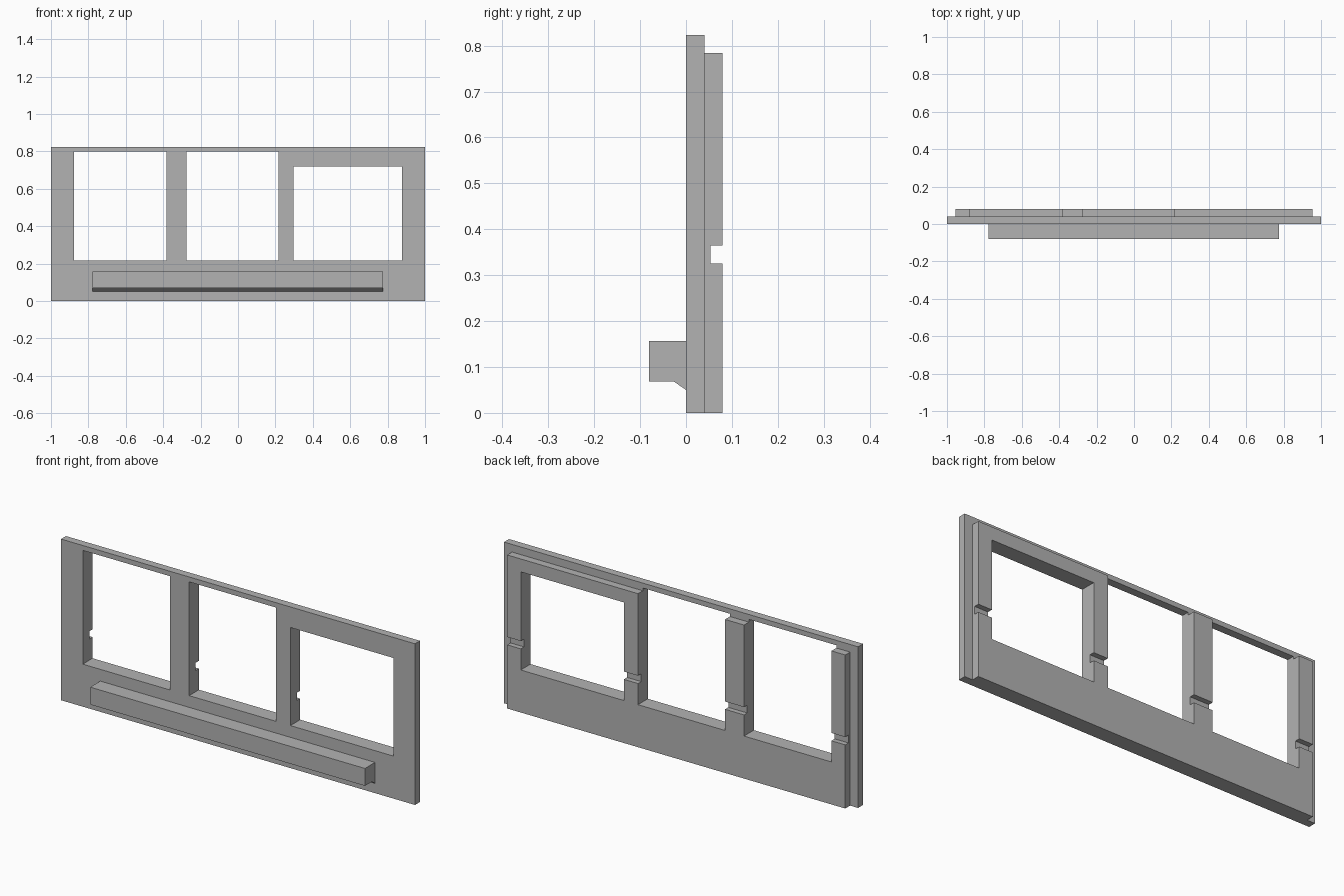
import bpy
import bmesh

if "Cube" in bpy.data.objects:
    bpy.data.objects.remove(bpy.data.objects["Cube"])

gray = bpy.data.materials.new("plain gray")
gray.diffuse_color = (0.45, 0.45, 0.45, 1)
gray.use_nodes = True
gray.node_tree.nodes["Principled BSDF"].inputs["Base Color"].default_value = gray.diffuse_color


def prism(name, x0, x1, profile):
    """Extrude a (y, z) profile along x."""
    bm = bmesh.new()
    face = bm.faces.new([bm.verts.new((x0, y, z)) for y, z in profile])
    ext = bmesh.ops.extrude_face_region(bm, geom=[face])
    moved = [v for v in ext["geom"] if isinstance(v, bmesh.types.BMVert)]
    bmesh.ops.translate(bm, vec=(x1 - x0, 0, 0), verts=moved)
    bmesh.ops.recalc_face_normals(bm, faces=bm.faces)
    mesh = bpy.data.meshes.new(name)
    bm.to_mesh(mesh)
    bm.free()
    mesh.materials.append(gray)
    ob = bpy.data.objects.new(name, mesh)
    bpy.context.collection.objects.link(ob)
    return ob


def box(name, x0, x1, y0, y1, z0, z1):
    return prism(name, x0, x1, [(y0, z0), (y1, z0), (y1, z1), (y0, z1)])


def combine(target, tool, operation):
    mod = target.modifiers.new(tool.name, "BOOLEAN")
    mod.operation = operation
    mod.solver = "EXACT"
    mod.object = tool
    bpy.context.view_layer.objects.active = target
    bpy.ops.object.modifier_apply(modifier=mod.name)
    bpy.data.objects.remove(tool)


# front plate joined to the narrower, lower backing layer
frame = box("window_frame", -1, 1, 0, 0.04, 0, 0.823)
backing = box("backing", -0.955, 0.955, 0.04, 0.079, 0, 0.784)
combine(frame, backing, "UNION")

# three window openings: left, right, top
for left, right, top in ((-0.877, -0.383, 0.798),
                         (-0.276, 0.216, 0.798),
                         (0.296, 0.878, 0.718)):
    combine(frame, box("opening", left, right, -0.2, 0.2, 0.217, top), "DIFFERENCE")

# horizontal groove across the back of the posts
combine(frame, box("groove", -1.2, 1.2, 0.053, 0.2, 0.325, 0.365), "DIFFERENCE")

# front ledge with a sloped support underneath
prism("front_ledge", -0.778, 0.774,
      [(0, 0.05), (0, 0.157), (-0.081, 0.157), (-0.081, 0.068), (-0.026, 0.068)])
